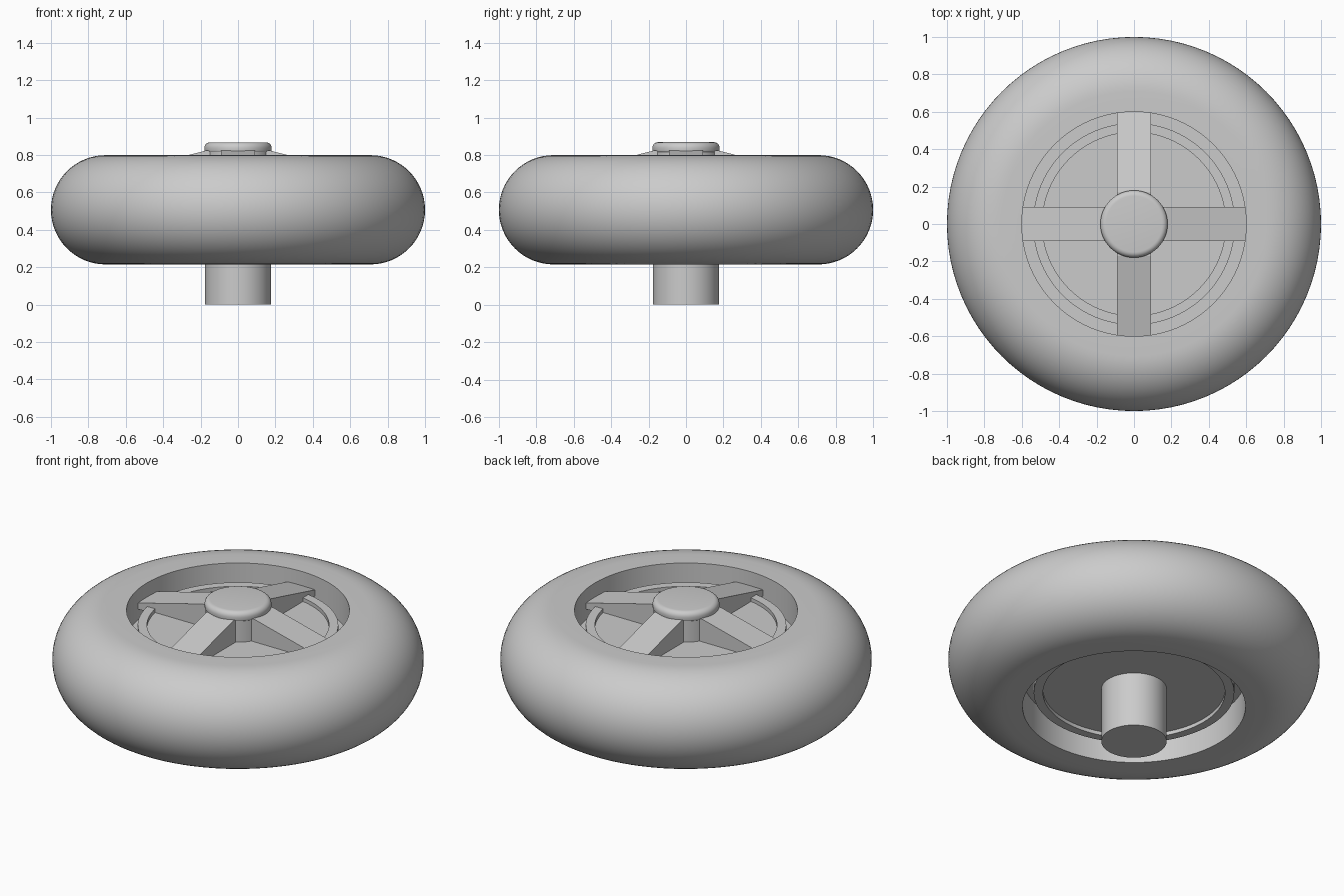
import bpy
import bmesh
import math
from mathutils import Matrix

cube = bpy.data.objects.get("Cube")
if cube:
    bpy.data.objects.remove(cube, do_unlink=True)

grey = bpy.data.materials.new("plain grey")
grey.use_nodes = True
colour = (0.6, 0.6, 0.6, 1)
grey.diffuse_color = colour
grey.node_tree.nodes["Principled BSDF"].inputs["Base Color"].default_value = colour

MID = 0.507      # mid height of the wheel
BORE = 0.6       # inner radius of the tyre


def finish(name, bm, angle=35):
    bmesh.ops.recalc_face_normals(bm, faces=bm.faces)
    mesh = bpy.data.meshes.new(name)
    bm.to_mesh(mesh)
    bm.free()
    mesh.materials.append(grey)
    obj = bpy.data.objects.new(name, mesh)
    bpy.context.collection.objects.link(obj)
    bpy.ops.object.select_all(action="DESELECT")
    obj.select_set(True)
    bpy.context.view_layer.objects.active = obj
    bpy.ops.object.shade_smooth_by_angle(angle=math.radians(angle))
    return obj


def lathe(name, profile, closed=False, steps=96):
    """Spin an (r, z) profile around the z axis."""
    bm = bmesh.new()
    verts = [bm.verts.new((r, 0, z)) for r, z in profile]
    pairs = list(zip(verts, verts[1:]))
    if closed:
        pairs.append((verts[-1], verts[0]))
    edges = [bm.edges.new(p) for p in pairs]
    bmesh.ops.spin(bm, geom=verts + edges, cent=(0, 0, 0), axis=(0, 0, 1),
                   angle=math.tau, steps=steps, use_duplicate=False)
    bmesh.ops.remove_doubles(bm, verts=bm.verts, dist=0.0002)
    return finish(name, bm)


def arc(cx, cz, radius, start, end, count):
    angles = [math.radians(start + (end - start) * i / count) for i in range(count + 1)]
    return [(cx + radius * math.cos(a), cz + radius * math.sin(a)) for a in angles]


# Tyre: flat sides, round tread, straight bore
half = 0.292
lathe("tyre", [(BORE, MID + half)] + arc(1 - half, MID, half, 90, -90, 32)
      + [(BORE, MID - half)], closed=True)

# Wheel disc with a low raised lip on both faces
upper = [(0, 0.183), (0.49, 0.183), (0.49, 0.205), (0.54, 0.205), (0.54, 0.11), (0.605, 0.11)]
lathe("wheel_disc", [(r, MID + z) for r, z in upper]
      + [(r, MID - z) for r, z in reversed(upper)])

# Axle, running from the ground to the cap
lathe("axle", [(0, 0), (0.176, 0), (0.176, 0.82), (0, 0.82)], steps=64)

# Hub cap with rounded edges
lathe("hub_cap", [(0, 0.812), (0.168, 0.812)] + arc(0.168, 0.824, 0.012, -90, 0, 4)
      + arc(0.15, 0.838, 0.03, 0, 90, 6) + [(0, 0.868)], steps=64)

# Four tapering spokes
bm = bmesh.new()
side = [(0, 0.68), (BORE, 0.68), (BORE, 0.715), (0.17, 0.824), (0, 0.824)]
for turn in range(4):
    base = bm.faces.new([bm.verts.new((x, -0.09, z)) for x, z in side])
    moved = bmesh.ops.extrude_face_region(bm, geom=[base], use_keep_orig=True)["geom"]
    far = [v for v in moved if isinstance(v, bmesh.types.BMVert)]
    bmesh.ops.translate(bm, verts=far, vec=(0, 0.18, 0))
    bmesh.ops.rotate(bm, verts=list(base.verts) + far, cent=(0, 0, 0),
                     matrix=Matrix.Rotation(turn * math.pi / 2, 3, "Z"))
finish("spokes", bm, 10)
